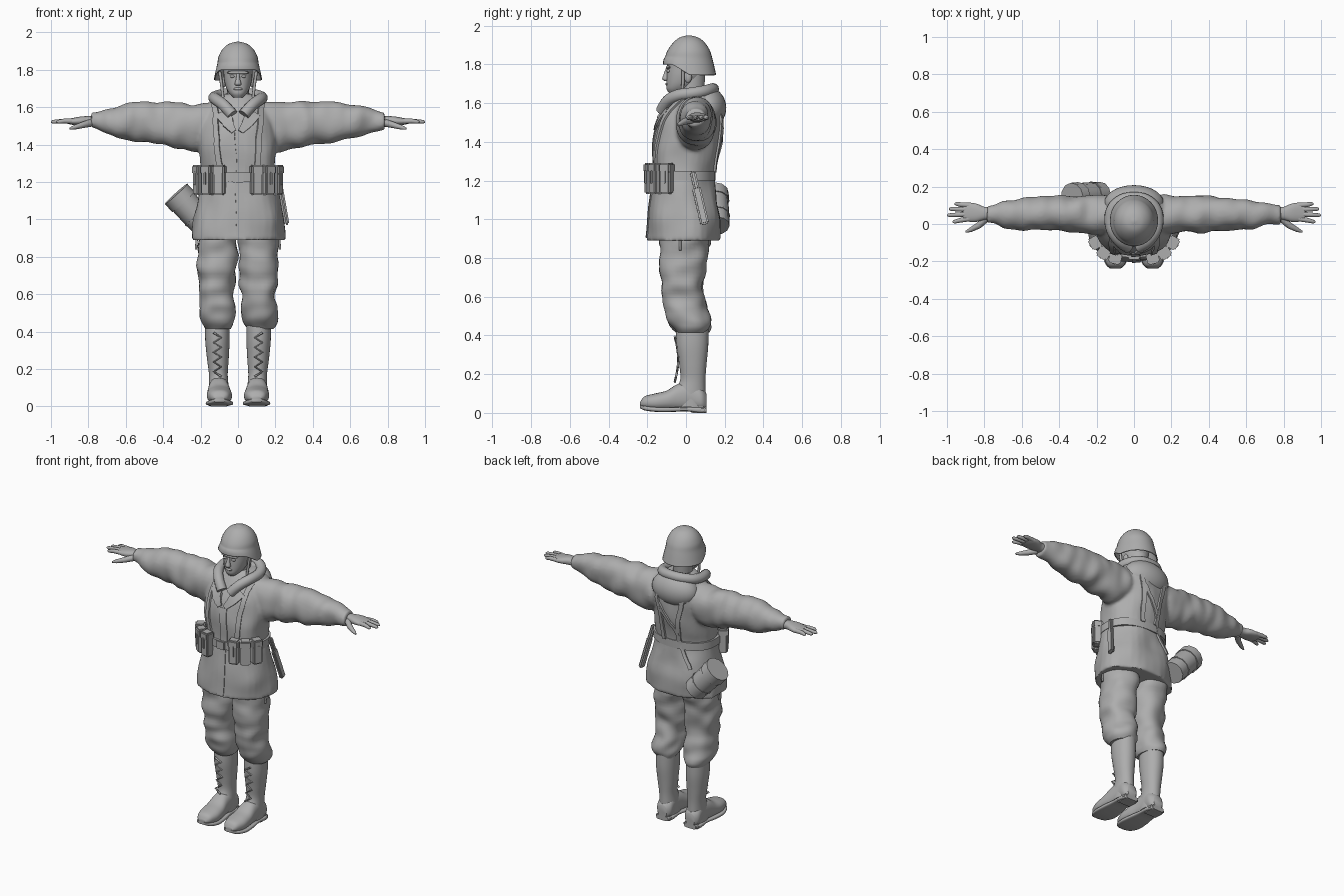
import bpy, bmesh, math
from mathutils import Vector, noise
from mathutils.bvhtree import BVHTree

if "Cube" in bpy.data.objects:
    bpy.data.objects.remove(bpy.data.objects["Cube"], do_unlink=True)

GREY = bpy.data.materials.new("plain_grey")
GREY.use_nodes = True
GREY.diffuse_color = (.42, .42, .42, 1)
for node in GREY.node_tree.nodes:
    if node.type == "BSDF_PRINCIPLED":
        node.inputs["Base Color"].default_value = GREY.diffuse_color
        node.inputs["Roughness"].default_value = .8


def activate(obj):
    bpy.ops.object.select_all(action="DESELECT")
    obj.select_set(True)
    bpy.context.view_layer.objects.active = obj


def finish(name, bm, angle=45):
    bmesh.ops.recalc_face_normals(bm, faces=bm.faces)
    mesh = bpy.data.meshes.new(name)
    bm.to_mesh(mesh)
    bm.free()
    obj = bpy.data.objects.new(name, mesh)
    bpy.context.collection.objects.link(obj)
    mesh.materials.append(GREY)
    activate(obj)
    bpy.ops.object.shade_smooth_by_angle(angle=math.radians(angle))
    return obj


def skin(bm, rows, caps=True):
    for a, b in zip(rows, rows[1:]):
        for k in range(len(a)):
            j = (k + 1) % len(a)
            bm.faces.new((a[k], a[j], b[j], b[k]))
    if caps:
        bm.faces.new(rows[0])
        bm.faces.new(rows[-1])


def catmull(rings, steps):
    out = []
    for i in range(len(rings) - 1):
        quad = [rings[max(0, min(len(rings) - 1, i + d))] for d in (-1, 0, 1, 2)]
        for s in range(steps):
            t = s / steps
            out.append([b + .5 * t * (c - a + t * (2 * a - 5 * b + 4 * c - d + t * (3 * (b - c) + d - a)))
                        for a, b, c, d in zip(*quad)])
    return out + [list(rings[-1])]


def loft(name, rings, axis="z", side=1, power=2.3, wrinkle=0, freq=(9, 9, 9), shape=None, caps=True, segs=32, steps=5):
    """Each ring is its place on the axis, then the extents on the two cross axes."""
    bm, rows = bmesh.new(), []
    for t, u0, u1, v0, v1 in catmull(rings, steps):
        row = []
        for k in range(segs):
            c, s = math.cos(math.tau * k / segs), math.sin(math.tau * k / segs)
            u = (u0 + u1) / 2 + (u1 - u0) / 2 * math.copysign(abs(c) ** (2 / power), c)
            v = (v0 + v1) / 2 + (v1 - v0) / 2 * math.copysign(abs(s) ** (2 / power), s)
            if wrinkle:
                place = {"z": (u, v, t), "x": (t, u, v), "y": (u, t, v)}[axis]
                n = noise.noise(Vector(p * f for p, f in zip(place, freq)) + Vector((side * 5, 0, 0)))
                u, v = u + c * wrinkle * n, v + s * wrinkle * n
            x, y, z = {"z": (u, v, t), "x": (t, u, v), "y": (u, t, v)}[axis]
            if shape:
                z = shape(x, y, z)
            row.append(bm.verts.new((x * side, y, z)))
        rows.append(row)
    skin(bm, rows, caps)
    return finish(name, bm)


def sym(rings):
    return [(z, -w, w, front, back) for z, w, front, back in rings]


def tube(name, points, radii, side=1):
    curve = bpy.data.curves.new(name, "CURVE")
    curve.dimensions, curve.bevel_depth, curve.bevel_resolution = "3D", 1, 4
    curve.use_fill_caps = True
    spline = curve.splines.new("POLY")
    spline.points.add(len(points) - 1)
    for i, (x, y, z) in enumerate(points):
        spline.points[i].co = (x * side, y, z, 1)
        spline.points[i].radius = radii[min(i, len(radii) - 1)]
    obj = bpy.data.objects.new(name, curve)
    bpy.context.collection.objects.link(obj)
    curve.materials.append(GREY)
    activate(obj)
    bpy.ops.object.convert(target="MESH")
    bpy.ops.object.shade_smooth_by_angle(angle=math.radians(50))
    return obj


def box(name, loc, size, turn=(0, 0, 0), bevel=.008):
    bm = bmesh.new()
    bmesh.ops.create_cube(bm, size=1)
    bmesh.ops.scale(bm, vec=size, verts=bm.verts)
    bmesh.ops.bevel(bm, geom=bm.edges[:], offset=bevel, segments=2, affect="EDGES")
    obj = finish(name, bm)
    obj.location, obj.rotation_euler = loc, turn
    return obj


def ball(name, loc, size):
    bm = bmesh.new()
    bmesh.ops.create_uvsphere(bm, u_segments=28, v_segments=18, radius=1)
    bmesh.ops.scale(bm, vec=size, verts=bm.verts)
    obj = finish(name, bm)
    obj.location = loc
    return obj


SIDES = (("left", 1), ("right", -1))

# Jacket: trunk and sleeves fused into one cloth surface
jacket = loft("jacket", sym([
    (.89, .252, -.203, .175), (1, .243, -.195, .178), (1.1, .222, -.185, .16), (1.22, .203, -.168, .142),
    (1.31, .203, -.172, .155), (1.4, .205, -.165, .172), (1.5, .2, -.143, .182), (1.59, .18, -.09, .175),
    (1.64, .13, -.055, .15), (1.67, .08, -.03, .11)]), wrinkle=.018, freq=(8, 8, 6))
sleeves = [loft(word + "_sleeve", [
    (.06, -.06, .14, 1.4, 1.62), (.16, -.06, .15, 1.37, 1.627), (.25, -.055, .155, 1.372, 1.622),
    (.35, -.045, .15, 1.387, 1.627), (.45, -.035, .145, 1.402, 1.63), (.55, -.035, .14, 1.418, 1.62),
    (.65, -.025, .13, 1.442, 1.605), (.73, -.005, .112, 1.466, 1.585), (.785, .005, .105, 1.482, 1.567)],
    axis="x", side=s, power=2.1, wrinkle=.018, freq=(13, 7, 7)) for word, s in SIDES]
activate(jacket)
for sleeve in sleeves:
    sleeve.select_set(True)
bpy.ops.object.join()
remesh = jacket.modifiers.new("fuse", "REMESH")
remesh.mode, remesh.voxel_size, remesh.use_smooth_shade = "VOXEL", .01, True
soften = jacket.modifiers.new("soften", "SMOOTH")
soften.factor, soften.iterations = .5, 4
for modifier in ("fuse", "soften"):
    bpy.ops.object.modifier_apply(modifier=modifier)
bpy.ops.object.shade_smooth_by_angle(angle=math.radians(50))
SURFACE = BVHTree.FromObject(jacket, bpy.context.evaluated_depsgraph_get())


def strap(name, points, width, end_width=None, thick=.01, side=1):
    """Ribbon that follows the jacket surface."""
    path = [Vector(a).lerp(Vector(b), i / 8) for a, b in zip(points, points[1:]) for i in range(8)]
    path.append(Vector(points[-1]))
    hits = [SURFACE.find_nearest(Vector((p.x * side, p.y, p.z)))[:2] for p in path]
    bm, rows = bmesh.new(), []
    for i, (loc, normal) in enumerate(hits):
        along = hits[min(i + 1, len(hits) - 1)][0] - hits[max(i - 1, 0)][0]
        half = along.cross(normal).normalized() / 2
        half *= width + ((end_width or width) - width) * i / (len(hits) - 1)
        low, high = loc - normal * .008, loc + normal * thick
        rows.append([bm.verts.new(p) for p in (low - half, low + half, high + half, high - half)])
    skin(bm, rows)
    return finish(name, bm, 35)


# Jacket details: front flap, belt, buckle, hood and rolled collar
strap("front_placket", [(.02, -.3, 1.5), (.02, -.3, 1.25), (.02, -.3, .91)], .045, thick=.005)
loft("belt", sym([(z, .212, -.18, .153) for z in (1.2, 1.225, 1.25)]), steps=2, power=2.3)
box("belt_buckle", (0, -.182, 1.225), (.06, .014, .055), bevel=.004)
ball("hood", (0, .11, 1.575), (.16, .098, .108))
collar_half = [(.03, -.125, 1.56), (.075, -.095, 1.61), (.115, -.04, 1.64), (.128, .03, 1.65), (.11, .09, 1.66), (.06, .13, 1.67)]
collar = collar_half + [(0, .14, 1.672)] + [(-x, y, z) for x, y, z in reversed(collar_half)]
tube("collar", [p[:3] for p in catmull(collar, 4)], [.031])

for word, s in SIDES:
    strap(word + "_lapel", [(.1, -.14, 1.61), (.06, -.2, 1.54), (.02, -.2, 1.48)], .085, .03, side=s)
    strap(word + "_shoulder_strap", [(.12, -.22, 1.28), (.135, -.2, 1.45), (.15, -.12, 1.61), (.145, .03, 1.68)], .03, side=s)
    strap(word + "_back_strap", [(.11, .25, 1.56), (.07, .25, 1.24)], .028, side=s)
    tube(word + "_hem_cord", [(.22, -.03, .9), (.225, -.03, .84)], [.006], s)

    # Ammunition pouches, three on each side
    for i, (x, y, turn) in enumerate(((.1, -.182, 14), (.162, -.155, 34), (.207, -.1, 60))):
        angle = (0, 0, math.radians(turn) * s)
        box(f"{word}_pouch_{i}", (x * s, y, 1.205), (.062, .054, .15), angle)
        box(f"{word}_pouch_lid_{i}", (x * s, y, 1.265), (.067, .062, .05), angle)
        tip = Vector((math.sin(angle[2]), -math.cos(angle[2]), 0)) * .03
        box(f"{word}_pouch_tab_{i}", Vector((x * s, y, 1.22)) + tip, (.016, .008, .07), angle, .002)

    # Hand
    loft(word + "_hand", [
        (.75, .025, .09, 1.495, 1.55), (.8, .022, .092, 1.5, 1.552), (.84, .012, .108, 1.503, 1.55),
        (.88, .012, .114, 1.505, 1.543), (.915, .02, .108, 1.512, 1.536)], axis="x", side=s)
    for finger, y, tip_y, reach in (("index", .028, .012, .97), ("middle", .053, .047, 1), ("ring", .077, .08, .99), ("little", .1, .108, .96)):
        tube(f"{word}_{finger}_finger", [(.88, y, 1.525), (.93, (y + tip_y) / 2, 1.526), (reach - .01, tip_y, 1.522), (reach, tip_y, 1.521)],
             [.014, .0125, .01, .004], s)
    tube(word + "_thumb", [(.79, .03, 1.515), (.83, -.008, 1.505), (.875, -.032, 1.492), (.9, -.042, 1.485)], [.02, .017, .012, .005], s)

    # Baggy trouser leg, bloused over the boot
    loft(word + "_trouser_leg", [
        (.95, .002, .21, -.13, .13), (.85, .005, .215, -.135, .115), (.75, .01, .215, -.13, .1),
        (.65, .015, .205, -.125, .092), (.57, .02, .2, -.115, .1), (.5, .016, .21, -.107, .12),
        (.45, .025, .2, -.085, .125), (.415, .045, .175, -.05, .11)], side=s, wrinkle=.022, freq=(9, 9, 13))

    # Boot
    loft(word + "_boot_shaft", [
        (.45, .045, .175, -.05, .115), (.35, .045, .175, -.05, .115), (.25, .05, .165, -.035, .106),
        (.17, .055, .155, -.03, .1), (.1, .05, .155, -.06, .1), (.03, .05, .155, -.06, .1)], side=s, power=2.1)
    loft(word + "_boot_foot", [
        (-.237, .075, .125, .035, .055), (-.215, .05, .147, .022, .085), (-.16, .033, .165, .012, .1),
        (-.1, .035, .165, .012, .115), (-.04, .045, .16, .01, .15), (.03, .05, .155, .01, .16),
        (.08, .05, .155, .01, .13), (.105, .07, .135, .015, .1)], axis="y", side=s)
    loft(word + "_boot_sole", [
        (-.238, .07, .13, .024, .042), (-.21, .043, .155, .012, .036), (-.15, .027, .172, .005, .03),
        (-.07, .035, .168, .005, .03), (0, .047, .158, .008, .03), (.07, .046, .16, 0, .03), (.105, .06, .145, 0, .03)],
        axis="y", side=s, power=4)
    box(word + "_boot_heel", (.103 * s, .06, .016), (.11, .085, .032), bevel=.01)
    zigzag = [(.105 + (.025 if i % 2 else -.015), -.058 + .018 * math.sin(i / 9 * math.pi), .16 + .026 * i) for i in range(10)]
    tube(word + "_boot_lace", zigzag, [.006], s)

    # Ear and hanging chin strap
    ball(word + "_ear", (.075 * s, .01, 1.735), (.012, .02, .03))
    tube(word + "_chin_strap", [(.098, -.015, 1.79), (.088, -.015, 1.72), (.08, -.02, 1.65)], [.008], s)
    ball(word + "_eye", (.03 * s, -.09, 1.765), (.014, .01, .008))

# Head and neck
loft("neck", sym([(1.55, .062, -.05, .08), (1.62, .058, -.04, .09), (1.68, .058, -.035, .095), (1.76, .062, -.03, .1)]), power=2)
loft("head", sym([
    (1.652, .025, -.088, -.04), (1.672, .046, -.1, .02), (1.7, .062, -.101, .055), (1.74, .073, -.1, .085),
    (1.78, .077, -.098, .1), (1.83, .078, -.095, .105), (1.88, .06, -.07, .09)]), power=2.2)
loft("nose", sym([(1.715, .012, -.112, -.09), (1.725, .018, -.123, -.09), (1.75, .011, -.115, -.09), (1.78, .008, -.104, -.09)]), segs=12, steps=3)
ball("lips", (0, -.097, 1.698), (.024, .01, .008))
ball("brow", (0, -.09, 1.785), (.06, .014, .01))


# Steel helmet with a flared rim that rises at the front
def raise_front(x, y, z):
    ahead = max(0, min(1, (.02 - y) / .09))
    return z + .055 * ahead * max(0, min(1, (1.84 - z) / .09))


helmet = loft("helmet", sym([
    (1.745, .129, -.119, .156), (1.79, .12, -.117, .146), (1.83, .111, -.11, .136), (1.87, .104, -.096, .124),
    (1.91, .083, -.068, .099), (1.938, .05, -.034, .064), (1.95, .008, .008, .022)]), power=2, shape=raise_front, caps=False)
bm = bmesh.new()
bm.from_mesh(helmet.data)
bmesh.ops.holes_fill(bm, edges=[e for e in bm.edges if e.is_boundary and e.verts[0].co.z > 1.9], sides=0)
bm.to_mesh(helmet.data)
bm.free()
rim = helmet.modifiers.new("thickness", "SOLIDIFY")
rim.thickness = .006

# Carrying canister slung behind the right hip, with lid and sling
top, foot = Vector((-.325, .14, 1.13)), Vector((-.175, .155, .965))
tube("canister", [top, top.lerp(foot, .5), foot], [.076, .075, .07])
tube("canister_lid", [top.lerp(foot, -.04), top.lerp(foot, .22)], [.081])
tube("canister_band", [top.lerp(foot, .65), top.lerp(foot, .7)], [.077])
strap("canister_sling", [(.11, .26, 1.5), (-.03, .26, 1.33), (-.17, .22, 1.1)], .022)

# Sheathed blade on the left hip
box("sheath", (.245, .075, 1.07), (.026, .045, .2), (math.radians(13), math.radians(-10), 0))
box("blade_grip", (.222, .045, 1.2), (.026, .03, .1), (math.radians(13), math.radians(-10), 0))
